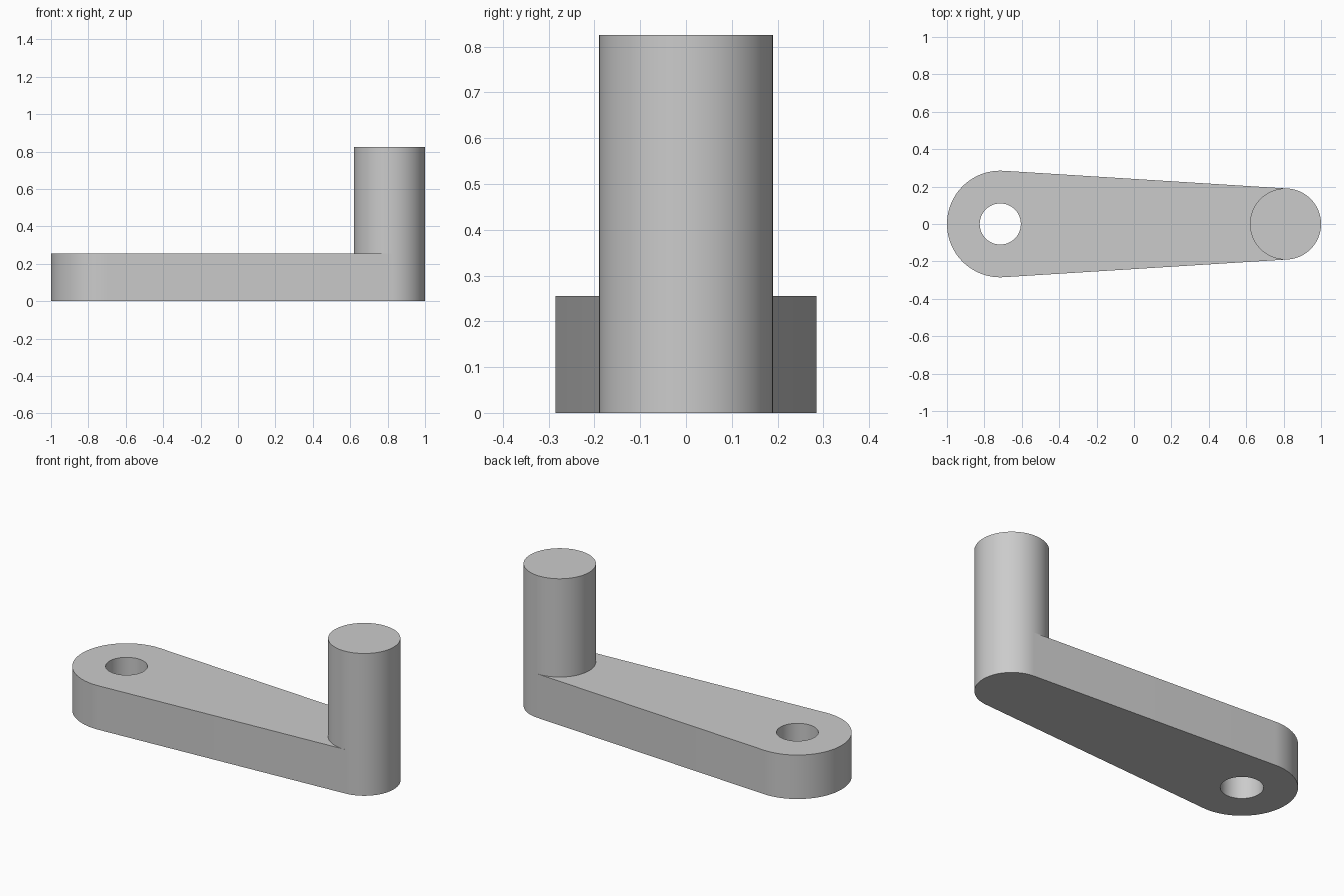
import bpy
import bmesh
from math import acos, cos, sin, pi

cube = bpy.data.objects.get("Cube")
if cube:
    bpy.data.objects.remove(cube, do_unlink=True)

HUB_X, HUB_R, BORE_R = -0.715, 0.285, 0.11
PIN_X, PIN_R = 0.81, 0.19
ARM_H, PIN_H = 0.255, 0.825
SEG = 48

bm = bmesh.new()


def arc(x, r, start, end, count):
    """Vertices evenly spaced along an arc, end point excluded."""
    angles = [start + (end - start) * i / count for i in range(count)]
    return [bm.verts.new((x + r * cos(a), r * sin(a), 0)) for a in angles]


def loop_edges(verts):
    """Closed ring of edges, reusing those already present."""
    pairs = zip(verts, verts[1:] + verts[:1])
    return [bm.edges.get(p) or bm.edges.new(p) for p in pairs]


def extrude(faces, height):
    """Raise faces and return the new top faces."""
    geom = bmesh.ops.extrude_face_region(bm, geom=faces)["geom"]
    moved = [g for g in geom if isinstance(g, bmesh.types.BMVert)]
    bmesh.ops.translate(bm, vec=(0, 0, height), verts=moved)
    return [g for g in geom if isinstance(g, bmesh.types.BMFace)]


# Pin disc, split where the straight arm sides touch it
tangent = acos((HUB_R - PIN_R) / (PIN_X - HUB_X))
outer = arc(PIN_X, PIN_R, -tangent, tangent, SEG)
inner = arc(PIN_X, PIN_R, tangent, 2 * pi - tangent, SEG)
disc = bm.faces.new(outer + inner)

# Tapered plate around the bore, ending at the pin disc
hub = arc(HUB_X, HUB_R, tangent, 2 * pi - tangent, SEG)
hub.append(bm.verts.new((HUB_X + HUB_R * cos(tangent), -HUB_R * sin(tangent), 0)))
plate = hub + [outer[0]] + inner[:0:-1] + [inner[0]]
bore = arc(HUB_X, BORE_R, 0, 2 * pi, SEG)
bmesh.ops.triangle_fill(bm, use_beauty=True, edges=loop_edges(plate) + loop_edges(bore))

# Arm thickness, then the pin grown from its disc
tops = extrude(list(bm.faces), ARM_H)
extrude([max(tops, key=lambda f: len(f.verts))], PIN_H - ARM_H)
bmesh.ops.recalc_face_normals(bm, faces=bm.faces)

mesh = bpy.data.meshes.new("crank_arm")
bm.to_mesh(mesh)
bm.free()
crank = bpy.data.objects.new("crank_arm", mesh)
bpy.context.collection.objects.link(crank)

# Plain grey
grey = bpy.data.materials.new("plain_grey")
grey.use_nodes = True
colour = (0.6, 0.6, 0.6, 1)
grey.diffuse_color = colour
grey.node_tree.nodes["Principled BSDF"].inputs["Base Color"].default_value = colour
mesh.materials.append(grey)

bpy.context.view_layer.objects.active = crank
crank.select_set(True)
bpy.ops.object.shade_smooth_by_angle()
